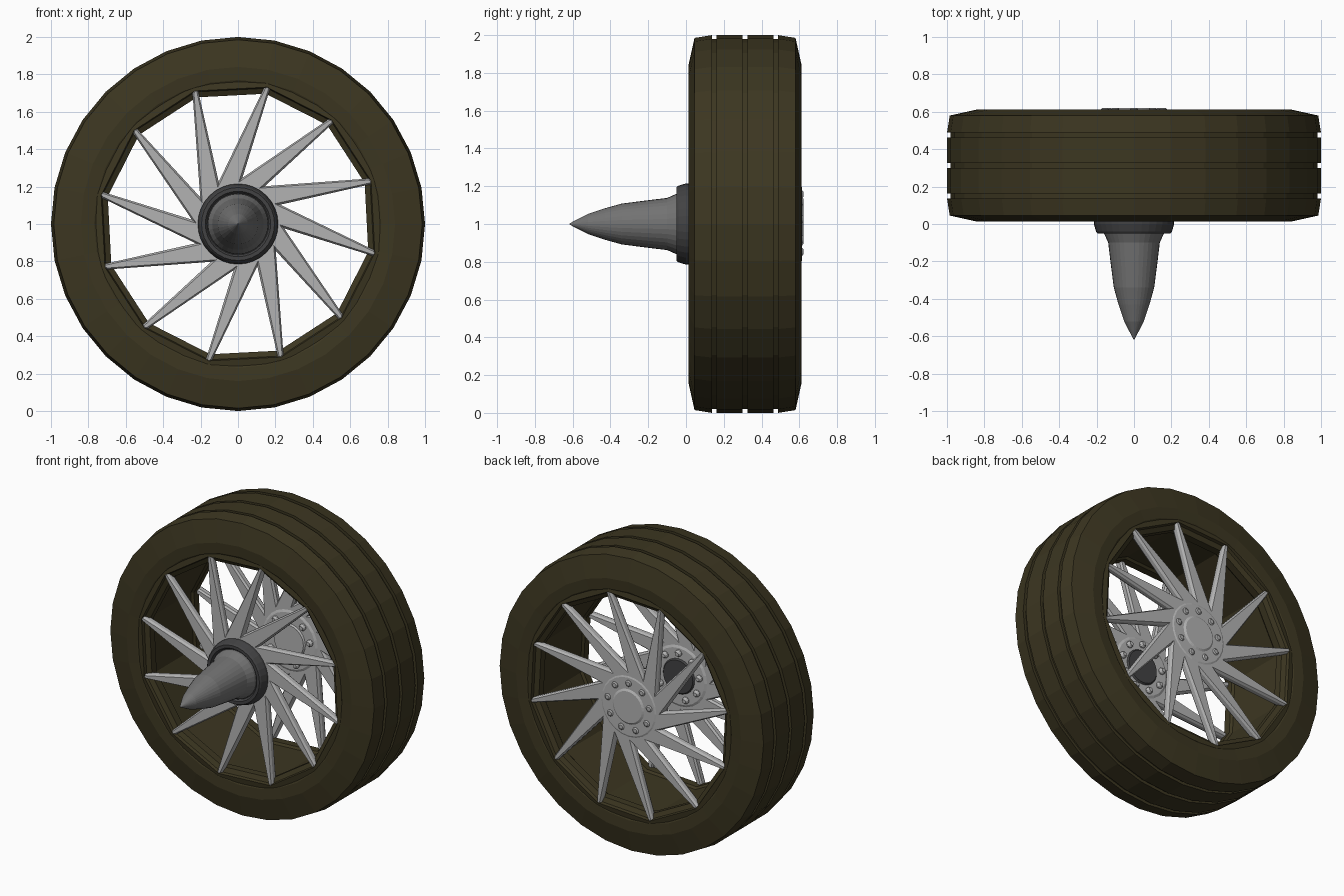
import bpy, bmesh
from math import sin, cos, pi, radians
from mathutils import Matrix, Vector

if "Cube" in bpy.data.objects:
    bpy.data.objects.remove(bpy.data.objects["Cube"])

CZ = 1.0          # axle height
MID = 0.3125      # middle of the tyre width along y
FLIP = Matrix.Translation((0, 2 * MID, 0)) @ Matrix.Scale(-1, 4, (0, 1, 0))


def material(name, rgb):
    m = bpy.data.materials.new(name)
    m.diffuse_color = (*rgb, 1)
    m.use_nodes = True
    m.node_tree.nodes["Principled BSDF"].inputs["Base Color"].default_value = m.diffuse_color
    return m


RUBBER = material("rubber", (0.045, 0.037, 0.015))
DARK = material("dark_metal", (0.055, 0.055, 0.057))
STEEL = material("spinner_steel", (0.17, 0.17, 0.17))
ALLOY = material("alloy", (0.45, 0.45, 0.45))


def finish(name, bm, mat, mirrored=False):
    if mirrored:
        bm.transform(FLIP)
    bm.transform(Matrix.Translation((0, 0, CZ)))
    bmesh.ops.recalc_face_normals(bm, faces=bm.faces)
    me = bpy.data.meshes.new(name)
    bm.to_mesh(me)
    bm.free()
    me.materials.append(mat)
    ob = bpy.data.objects.new(name, me)
    bpy.context.collection.objects.link(ob)
    return ob


def lathe(bm, profile, n, start=90.0, closed=False, centre=(0, 0)):
    """Turn (y, radius) points about the y axis."""
    rings = []
    for k in range(n):
        a = radians(start) + 2 * pi * k / n
        rings.append([bm.verts.new((centre[0] + r * cos(a), y, centre[1] + r * sin(a)))
                      for y, r in profile])
    count = len(profile) if closed else len(profile) - 1
    for k in range(n):
        p, q = rings[k], rings[(k + 1) % n]
        for i in range(count):
            j = (i + 1) % len(profile)
            bm.faces.new((p[i], p[j], q[j], q[i]))
    if not closed:
        for i in (0, -1):
            bm.faces.new([ring[i] for ring in rings])


def turned(name, profile, n, mat, start=90.0, closed=False, mirrored=False):
    bm = bmesh.new()
    lathe(bm, profile, n, start, closed)
    return finish(name, bm, mat, mirrored)


def symmetric(half):
    return half + [(2 * MID - y, r) for y, r in reversed(half)]


# Tyre with three tread grooves
half = [(0.03, 0.745), (0.018, 0.77), (0.013, 0.84), (0.045, 0.985), (0.137, 1.0),
        (0.137, 0.98), (0.162, 0.98), (0.162, 1.0), (0.30, 1.0), (0.30, 0.98)]
turned("tyre", symmetric(half), 32, RUBBER, closed=True)

# Twelve-sided inner rim
half = [(0.022, 0.785), (0.016, 0.748), (0.035, 0.742), (0.05, 0.712), (0.10, 0.712),
        (0.115, 0.725)]
turned("inner_rim", symmetric(half), 12, RUBBER, start=18, closed=True)


def spokes(name, mirrored):
    bm = bmesh.new()
    # swept tapering outline, with a narrower front face giving bevelled edges
    back = [(-0.15, 0.13), (-0.118, 0.195), (0.138, 0.725), (0.155, 0.738),
            (0.172, 0.725), (0.012, 0.21), (-0.03, 0.13)]
    front = [(-0.138, 0.13), (-0.108, 0.195), (0.145, 0.722), (0.155, 0.73),
             (0.163, 0.722), (0.0, 0.21), (-0.04, 0.13)]
    layers = [(front, 0.016), (back, 0.03), (back, 0.055), (front, 0.068)]
    for k in range(12):
        rot = Matrix.Rotation(k * pi / 6, 3, 'Y')
        loops = [[bm.verts.new(rot @ Vector((x, y, z))) for x, z in pts]
                 for pts, y in layers]
        bm.faces.new(loops[0])
        bm.faces.new(loops[-1])
        for a, b in zip(loops, loops[1:]):
            for i in range(len(a)):
                j = (i + 1) % len(a)
                bm.faces.new((a[i], a[j], b[j], b[i]))
    finish(name, bm, ALLOY, mirrored)


def bolts(name, mirrored):
    bm = bmesh.new()
    for k in range(9):
        a = radians(90) + 2 * pi * k / 9
        lathe(bm, [(0.004, 0.014), (0.010, 0.022), (0.085, 0.022), (0.100, 0.013)],
              10, centre=(0.157 * cos(a), 0.157 * sin(a)))
    finish(name, bm, ALLOY, mirrored)


# Front and rear spoke wheels, each with hub plate and bolts
for side, flip in (("front", False), ("rear", True)):
    spokes(side + "_spokes", flip)
    turned(side + "_hub", [(0.012, 0.195), (0.016, 0.205), (0.068, 0.205), (0.075, 0.19)],
           24, ALLOY, mirrored=flip)
    bolts(side + "_bolts", flip)
    turned(side + "_hub_cap", [(0.004, 0.105), (0.012, 0.118), (0.075, 0.118), (0.085, 0.11)],
           32, ALLOY if flip else DARK, mirrored=flip)

# Flange and pointed spinner on the front
turned("spinner_flange", [(-0.035, 0.165), (-0.05, 0.175), (-0.05, 0.195), (-0.04, 0.203),
                          (0.0, 0.215), (0.014, 0.215)], 32, DARK)
turned("spinner_spike", [(0.0, 0.165), (-0.05, 0.16), (-0.10, 0.138), (-0.20, 0.126),
                         (-0.34, 0.108), (-0.43, 0.083), (-0.52, 0.053), (-0.617, 0.003)],
       32, STEEL)
